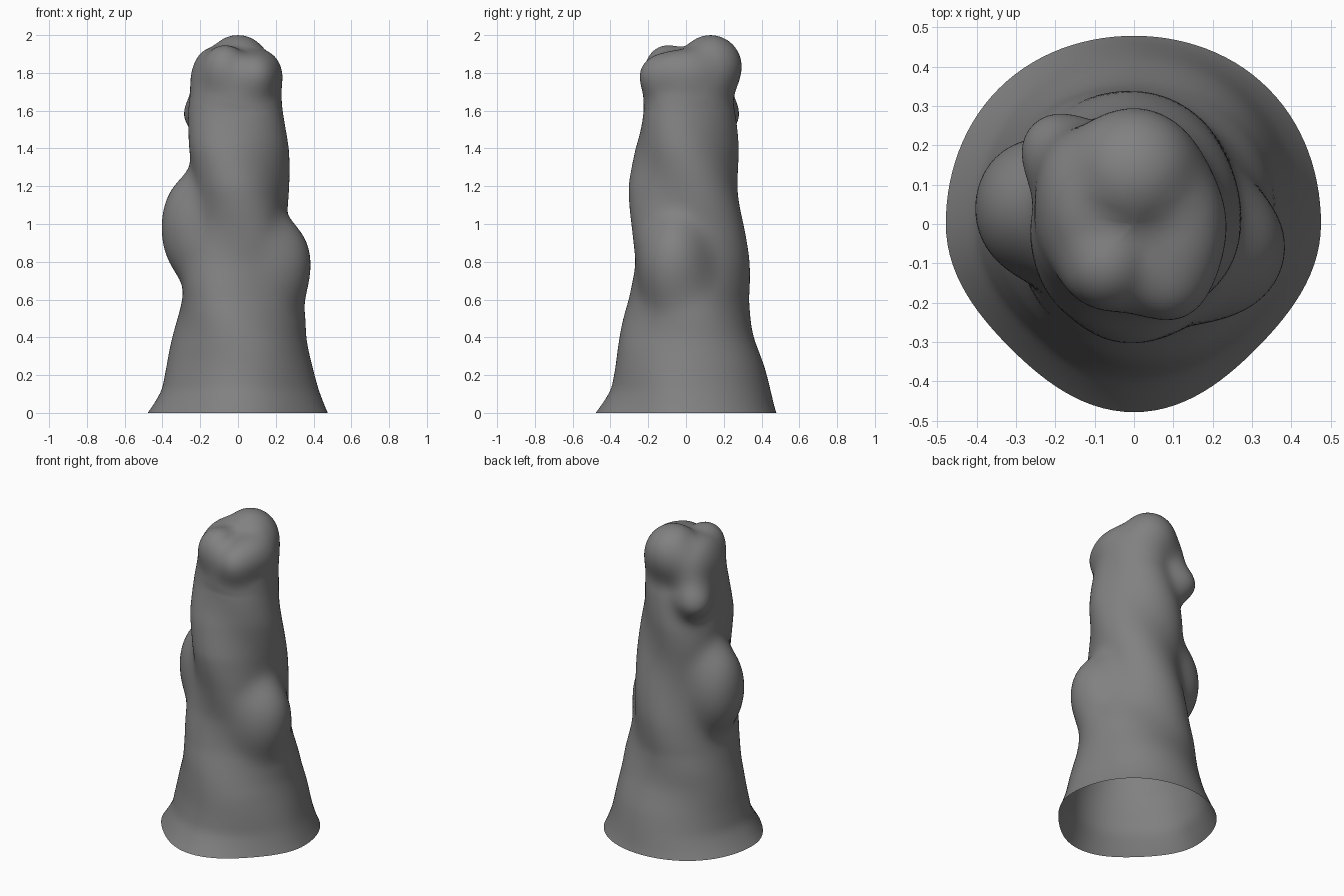
import bpy, bmesh, math
from mathutils import Vector

if "Cube" in bpy.data.objects:
    bpy.data.objects.remove(bpy.data.objects["Cube"])

# Column profile: height, then radius toward +x, +y, -x, -y
PROFILE = [
    (0.0, 0.475, 0.478, 0.478, 0.478), (0.04, 0.458, 0.465, 0.45, 0.45),
    (0.12, 0.43, 0.445, 0.40, 0.40), (0.25, 0.40, 0.415, 0.37, 0.37),
    (0.4, 0.36, 0.37, 0.345, 0.34), (0.6, 0.33, 0.33, 0.31, 0.30),
    (0.8, 0.30, 0.322, 0.285, 0.282), (1.0, 0.27, 0.305, 0.27, 0.282),
    (1.2, 0.262, 0.285, 0.262, 0.29), (1.4, 0.255, 0.27, 0.27, 0.27),
    (1.6, 0.24, 0.25, 0.257, 0.23), (1.8, 0.23, 0.225, 0.235, 0.22),
    (2.1, 0.16, 0.16, 0.16, 0.16),
]
# Swellings and top knobs: centre, radii
BUMPS = [
    ((-0.25, 0.04, 0.98), (0.155, 0.175, 0.27)),
    ((0.22, -0.06, 0.79), (0.165, 0.165, 0.23)),
    ((-0.19, 0.185, 1.58), (0.097, 0.097, 0.10)),
    ((-0.16, 0.15, 1.70), (0.07, 0.08, 0.14)),
    ((0.0, 0.13, 1.835), (0.165, 0.165, 0.165)),
    ((-0.07, -0.10, 1.84), (0.105, 0.105, 0.105)),
    ((0.10, -0.155, 1.79), (0.075, 0.08, 0.085)),
    ((0.12, -0.02, 1.82), (0.09, 0.12, 0.09)),
    ((-0.15, 0.04, 1.81), (0.07, 0.10, 0.10)),
]
BLEND = 0.045
TOP = 1.85
SEGS = 112


def radius(theta, z):
    z = min(max(z, 0.0), 2.09)
    for a, b in zip(PROFILE, PROFILE[1:]):
        if z <= b[0]:
            break
    t = (z - a[0]) / (b[0] - a[0])
    row = [p + (q - p) * t for p, q in zip(a[1:], b[1:])]
    c, s = math.cos(theta), math.sin(theta)
    r = c * c * row[0 if c > 0 else 2] + s * s * row[1 if s > 0 else 3]
    # foot is drawn in along the front diagonals and swells at the back
    foot = max(0, 1 - z / 0.35)
    r += foot * math.sin(2 * theta) ** 2 * (0.008 if s > 0 else -0.033)
    # shallow helical folds, fading at both ends
    fade = min(1, z / 0.5) * min(1, max(0, (1.9 - z) / 0.5))
    return r - 0.015 * fade * math.cos(3 * (theta + 2.8 * z - 6.9))


def smin(a, b, k):
    h = max(k - abs(a - b), 0) / k
    return min(a, b) - h * h * k / 4


def field(p):
    rho = math.hypot(p.x, p.y)
    d = rho - radius(math.atan2(p.y, p.x), p.z)
    d = -smin(-d, TOP - p.z, 0.14)
    for c, r in BUMPS:
        q = p - Vector(c)
        n = Vector((q.x / r[0], q.y / r[1], q.z / r[2]))
        g = Vector((n.x / r[0], n.y / r[1], n.z / r[2])).length
        e = n.length * (n.length - 1) / max(g, 1e-6)
        if e < d + 2 * BLEND:
            d = smin(d, e, BLEND * 2)
    return d


def hit(origin, direction):
    t = 0.62
    for _ in range(45):
        d = field(origin + direction * t)
        if d < 0.0008:
            break
        t -= d * 0.8
    return origin + direction * max(t, 0.0)


# Rays: level rings up the shaft, then a fan over the top
PIVOT = 1.55
rows = [(PIVOT * i / 72, 0.0) for i in range(73)]
rows += [(PIVOT, math.pi / 2 * i / 48) for i in range(1, 48)]

bm = bmesh.new()
rings = []
for z, el in rows:
    ring = []
    for j in range(SEGS):
        a = 2 * math.pi * j / SEGS
        d = Vector((math.cos(a) * math.cos(el), math.sin(a) * math.cos(el), math.sin(el)))
        ring.append(bm.verts.new(hit(Vector((0, 0, z)), d)))
    rings.append(ring)
for lo, hi in zip(rings, rings[1:]):
    for j in range(SEGS):
        k = (j + 1) % SEGS
        bm.faces.new((lo[j], lo[k], hi[k], hi[j]))
pole = bm.verts.new(hit(Vector((0, 0, PIVOT)), Vector((0, 0, 1))))
for j in range(SEGS):
    bm.faces.new((rings[-1][j], rings[-1][(j + 1) % SEGS], pole))

# Soften, leaving the open foot in place
for _ in range(4):
    bmesh.ops.smooth_vert(bm, verts=[v for v in bm.verts if not v.is_boundary], factor=0.5,
                          use_axis_x=True, use_axis_y=True, use_axis_z=True)
for f in bm.faces:
    f.smooth = True
mesh = bpy.data.meshes.new("knobbly_column")
bm.to_mesh(mesh)
bm.free()
column = bpy.data.objects.new("knobbly_column", mesh)
bpy.context.collection.objects.link(column)

# Dark grey finish
grey = bpy.data.materials.new("dark_grey")
grey.diffuse_color = (0.22, 0.22, 0.22, 1)
grey.use_nodes = True
grey.node_tree.nodes["Principled BSDF"].inputs["Base Color"].default_value = grey.diffuse_color
mesh.materials.append(grey)
